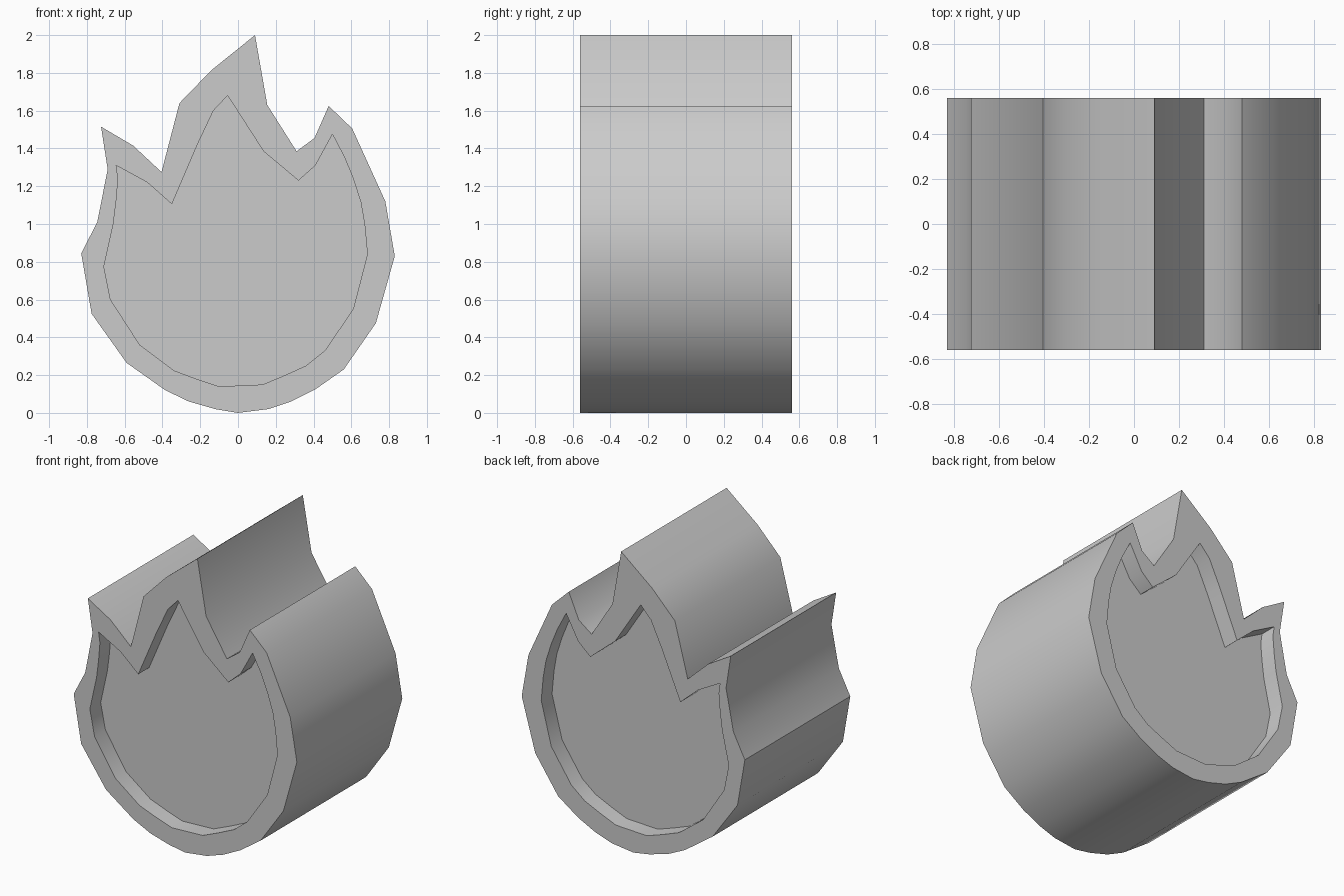
import bpy, bmesh, math

if "Cube" in bpy.data.objects:
    bpy.data.objects.remove(bpy.data.objects["Cube"])

HALF = 0.56      # half thickness along y
RECESS = 0.115   # depth of the sunken panel on each face

# Flame silhouette (x, z), counter-clockwise from the bottom
outer = [(0, 0), (.16, .02), (.28, .06), (.41, .125), (.56, .23), (.73, .475),
         (.83, .83), (.78, 1.12), (.605, 1.505), (.48, 1.625), (.405, 1.455),
         (.31, 1.385), (.155, 1.63), (.09, 2), (-.14, 1.815), (-.31, 1.64),
         (-.405, 1.275), (-.555, 1.415), (-.725, 1.515), (-.69, 1.29),
         (-.745, 1.01), (-.83, .845), (-.775, .525), (-.59, .265),
         (-.385, .12), (-.26, .06), (-.12, .02)]

# Outline of the sunken panel
inner = [(-.10, .14), (.13, .15), (.25, .20), (.36, .25), (.46, .33),
         (.61, .55), (.685, .84), (.67, 1.0), (.65, 1.115), (.61, 1.24),
         (.565, 1.35), (.50, 1.475), (.41, 1.31), (.32, 1.23), (.135, 1.385),
         (-.055, 1.68), (-.13, 1.6), (-.215, 1.42), (-.35, 1.105),
         (-.48, 1.22), (-.645, 1.31), (-.635, 1.24), (-.645, 1.12),
         (-.66, 1.0), (-.71, .775), (-.675, .6), (-.52, .36), (-.34, .225),
         (-.22, .18)]

bm = bmesh.new()


def ring(points, y):
    return [bm.verts.new((x, y, z)) for x, z in points]


def loop_edges(verts):
    result = []
    for a, b in zip(verts, verts[1:] + verts[:1]):
        result.append(bm.edges.get((a, b)) or bm.edges.new((a, b)))
    return result


def bridge(r1, r2):
    n = len(r1)
    for i in range(n):
        j = (i + 1) % n
        bm.faces.new((r1[i], r1[j], r2[j], r2[i]))


# Outer wall
rims = {s: ring(outer, s * HALF) for s in (-1, 1)}
bridge(rims[-1], rims[1])

# Front and back: raised rim, recess wall and sunken panel
for s in (-1, 1):
    lip = ring(inner, s * HALF)
    floor = ring(inner, s * (HALF - RECESS))
    bridge(lip, floor)
    bm.faces.new(floor)
    bmesh.ops.triangle_fill(bm, use_beauty=True, normal=(0, s, 0),
                            edges=loop_edges(rims[s]) + loop_edges(lip))

bmesh.ops.recalc_face_normals(bm, faces=bm.faces[:])
mesh = bpy.data.meshes.new("flame_block")
bm.to_mesh(mesh)
bm.free()

flame = bpy.data.objects.new("flame_block", mesh)
bpy.context.collection.objects.link(flame)
bpy.context.view_layer.objects.active = flame
flame.select_set(True)
bpy.ops.object.shade_smooth_by_angle(angle=math.radians(30))
